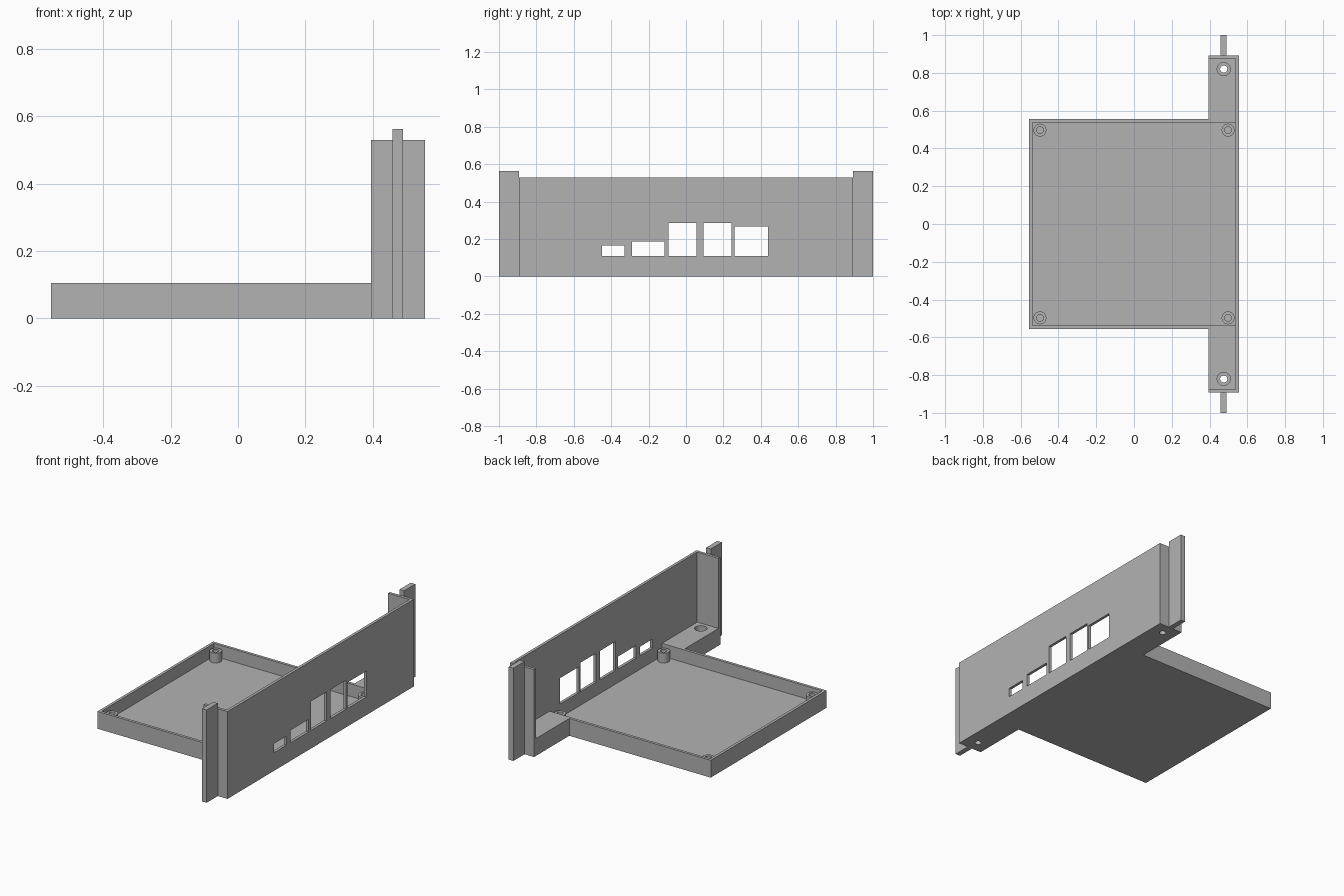
import bpy, bmesh, math

if "Cube" in bpy.data.objects:
    bpy.data.objects.remove(bpy.data.objects["Cube"])

grey = bpy.data.materials.new("mid grey")
grey.diffuse_color = (0.45, 0.45, 0.45, 1)
grey.use_nodes = True
grey.node_tree.nodes["Principled BSDF"].inputs["Base Color"].default_value = grey.diffuse_color

RIM, FLOOR, TOP, FIN_TOP = 0.105, 0.028, 0.53, 0.563
OUT, IN = 0.555, 0.538          # tray outer and inner half size
EAR_X, EAR_Y = 0.395, 0.893     # ear back edge and panel half width
T = 0.017                       # wall thickness


def add_object(name, bm):
    bmesh.ops.recalc_face_normals(bm, faces=bm.faces[:])
    mesh = bpy.data.meshes.new(name)
    bm.to_mesh(mesh)
    bm.free()
    mesh.materials.append(grey)
    ob = bpy.data.objects.new(name, mesh)
    bpy.context.collection.objects.link(ob)
    return ob


def prism(name, outline, z0, z1):
    bm = bmesh.new()
    face = bm.faces.new([bm.verts.new((x, y, z0)) for x, y in outline])
    ext = bmesh.ops.extrude_face_region(bm, geom=[face])
    for v in ext["geom"]:
        if isinstance(v, bmesh.types.BMVert):
            v.co.z = z1
    return add_object(name, bm)


def box(name, x0, x1, y0, y1, z0, z1):
    return prism(name, [(x0, y0), (x1, y0), (x1, y1), (x0, y1)], z0, z1)


def disc(name, x, y, r, z0, z1, n=32):
    ring = [(x + r * math.cos(2 * math.pi * i / n),
             y + r * math.sin(2 * math.pi * i / n)) for i in range(n)]
    return prism(name, ring, z0, z1)


def cut(ob, cutters):
    for c in cutters:
        c.hide_render = True
        m = ob.modifiers.new("cut", 'BOOLEAN')
        m.operation, m.solver, m.object = 'DIFFERENCE', 'EXACT', c
    dg = bpy.context.evaluated_depsgraph_get()
    mesh = bpy.data.meshes.new_from_object(ob.evaluated_get(dg))
    ob.modifiers.clear()
    ob.data = mesh
    for c in cutters:
        bpy.data.objects.remove(c)


def smooth(ob):
    bpy.ops.object.select_all(action='DESELECT')
    ob.select_set(True)
    bpy.context.view_layer.objects.active = ob
    bpy.ops.object.shade_smooth_by_angle(angle=math.radians(30))


# Tray with two solid ears, hollowed out, ears drilled and counterbored
tray = prism("tray", [(-OUT, -OUT), (EAR_X, -OUT), (EAR_X, -EAR_Y), (OUT, -EAR_Y),
                      (OUT, EAR_Y), (EAR_X, EAR_Y), (EAR_X, OUT), (-OUT, OUT)], 0, RIM)
cutters = [box("pocket", -IN, IN, -IN, IN, FLOOR, 0.3)]
for s in (-1, 1):
    cutters.append(disc("counterbore", 0.475, s * 0.82, 0.035, 0.03, 0.3))
    cutters.append(disc("drill", 0.475, s * 0.82, 0.019, -0.1, 0.2))
cut(tray, cutters)
smooth(tray)

# Front panel with side flanges, standing on the tray rim
panel = prism("panel", [(EAR_X, -EAR_Y), (OUT, -EAR_Y), (OUT, EAR_Y), (EAR_X, EAR_Y),
                        (EAR_X, EAR_Y - T), (IN, EAR_Y - T),
                        (IN, T - EAR_Y), (EAR_X, T - EAR_Y)], RIM, TOP)

# Port openings: y start, y end, top height
ports = [(-0.449, -0.329, 0.165), (-0.289, -0.116, 0.186), (-0.094, 0.056, 0.286),
         (0.093, 0.243, 0.286), (0.259, 0.438, 0.267)]
cut(panel, [box("port", 0.5, 0.6, y0, y1, 0.11, z) for y0, y1, z in ports])

# Slide-in fins at both ends
for s, side in ((-1, "front"), (1, "back")):
    box(side + "_fin", 0.459, 0.49, s * EAR_Y, s * 1.0, 0, FIN_TOP)

# Hollow board posts in the tray corners
for sx in (-1, 1):
    for sy in (-1, 1):
        bm = bmesh.new()
        profile = [(0.018, FLOOR), (0.018, 0.087), (0.034, 0.087), (0.034, FLOOR)]
        vs = [bm.verts.new((r, 0, z)) for r, z in profile]
        es = [bm.edges.new(p) for p in zip(vs, vs[1:])]
        bmesh.ops.spin(bm, geom=vs + es, cent=(0, 0, 0), axis=(0, 0, 1),
                       angle=2 * math.pi, steps=32)
        bmesh.ops.remove_doubles(bm, verts=bm.verts[:], dist=1e-5)
        bmesh.ops.translate(bm, verts=bm.verts[:], vec=(sx * 0.498, sy * 0.497, 0))
        smooth(add_object("board_post", bm))
